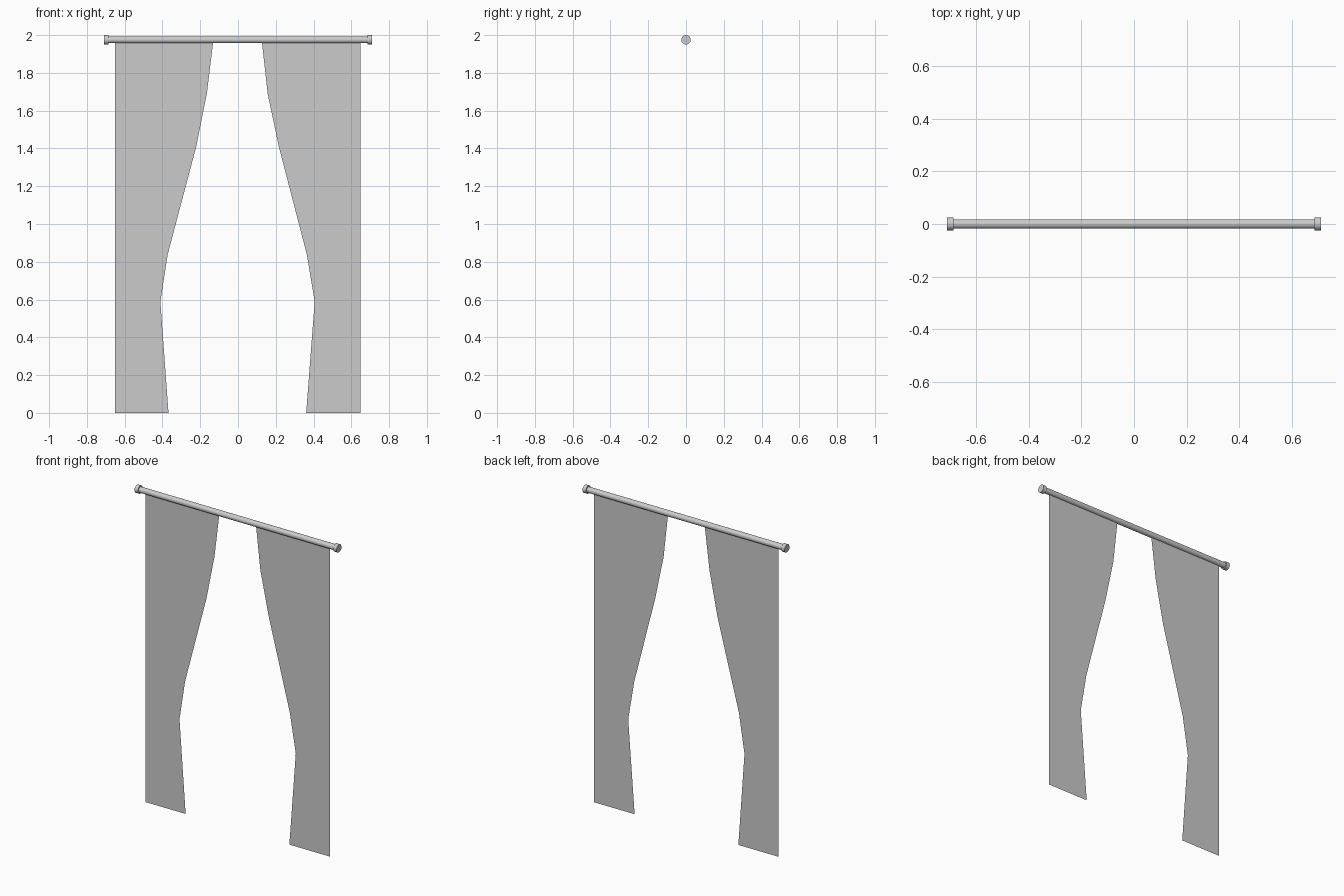
import bpy, math

if "Cube" in bpy.data.objects:
    bpy.data.objects.remove(bpy.data.objects["Cube"])

ROD_Z = 1.975


def cylinder(name, x, length, radius):
    # cylinder lying along x at rod height
    bpy.ops.mesh.primitive_cylinder_add(vertices=24, radius=radius, depth=length,
                                        location=(x, 0, ROD_Z),
                                        rotation=(0, math.pi / 2, 0))
    ob = bpy.context.object
    ob.name = name
    bpy.ops.object.shade_smooth_by_angle(angle=math.radians(40))


def curtain(name, outer_x, inner):
    # flat cloth panel: quad strip between straight outer and shaped inner edge
    verts = []
    for x, z in inner:
        verts += [(outer_x, 0, z), (x, 0, z)]
    faces = [(2 * i, 2 * i + 1, 2 * i + 3, 2 * i + 2) for i in range(len(inner) - 1)]
    if outer_x > 0:
        faces = [f[::-1] for f in faces]
    mesh = bpy.data.meshes.new(name)
    mesh.from_pydata(verts, [], faces)
    bpy.context.collection.objects.link(bpy.data.objects.new(name, mesh))


# Rod and end caps
cylinder("curtain_rod", 0, 1.39, 0.018)
for side, s in (("left", -1), ("right", 1)):
    cylinder(side + "_end_cap", s * 0.698, 0.024, 0.025)

# Tied-back curtain panels, bottom to top
heights = (0, 0.59, 0.84, 1.41, 1.69, 1.96)
left_edge = (-0.368, -0.411, -0.372, -0.221, -0.165, -0.132)
right_edge = (0.361, 0.406, 0.364, 0.216, 0.157, 0.127)
curtain("left_curtain", -0.65, list(zip(left_edge, heights)))
curtain("right_curtain", 0.648, list(zip(right_edge, heights)))
